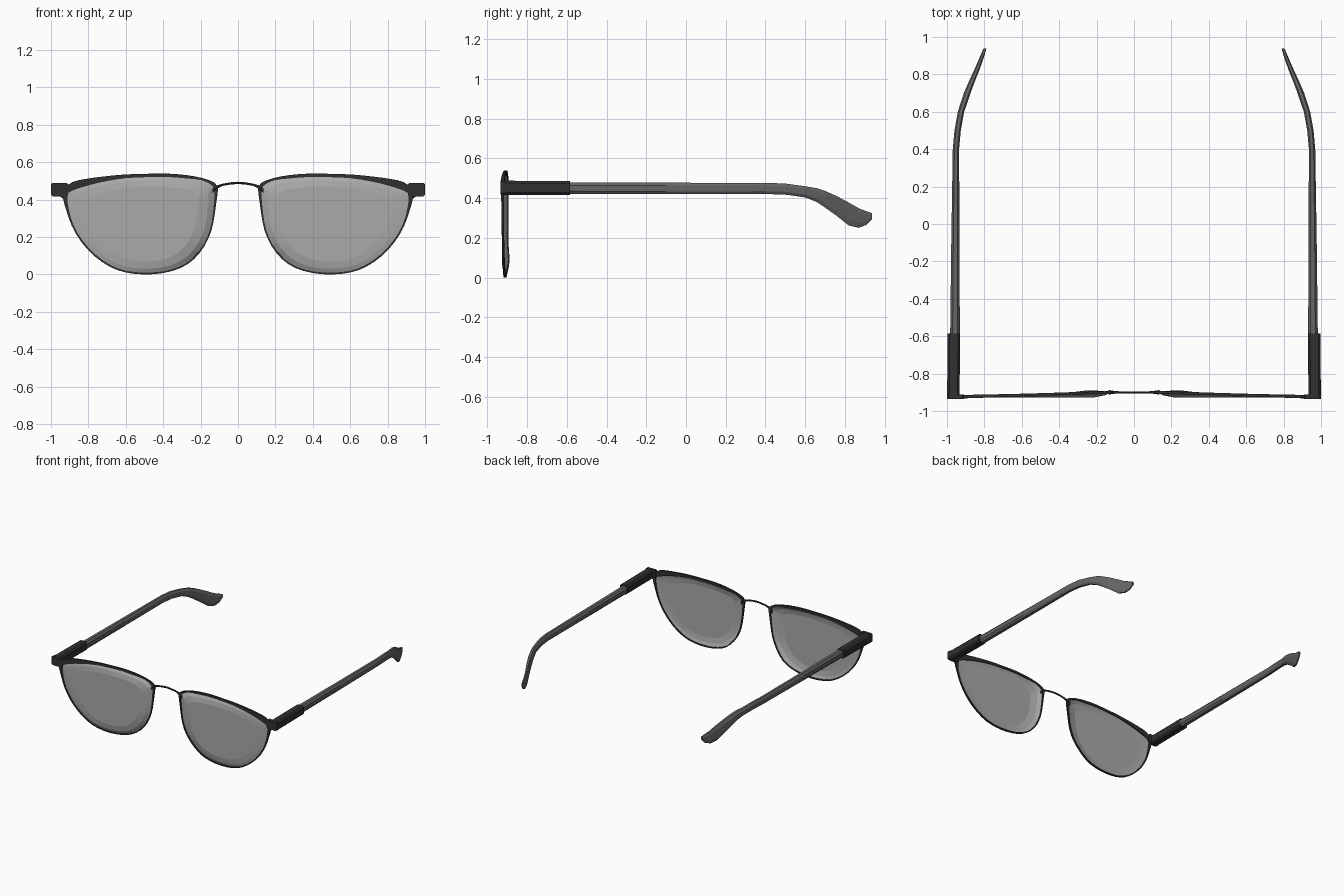
import bpy, bmesh, math
from mathutils import Vector

if "Cube" in bpy.data.objects:
    bpy.data.objects.remove(bpy.data.objects["Cube"])


def material(name, v):
    m = bpy.data.materials.new(name)
    m.diffuse_color = (v, v, v, 1)
    m.use_nodes = True
    m.node_tree.nodes["Principled BSDF"].inputs["Base Color"].default_value = m.diffuse_color
    return m


DARK = material("dark_frame", 0.03)
MID = material("temple_grey", 0.13)
LENS = material("lens_grey", 0.4)


def make(name, verts, faces, mat, mirror=True):
    bm = bmesh.new()
    vs = [bm.verts.new(v) for v in verts]
    for f in faces:
        bm.faces.new([vs[i] for i in f])
    bmesh.ops.recalc_face_normals(bm, faces=bm.faces)
    me = bpy.data.meshes.new(name)
    bm.to_mesh(me)
    bm.free()
    me.materials.append(mat)
    ob = bpy.data.objects.new(name, me)
    bpy.context.collection.objects.link(ob)
    if mirror:
        mod = ob.modifiers.new("Mirror", 'MIRROR')
        mod.use_mirror_merge = False
    return ob


def bridge_rings(n, a, b):
    return [(a * n + i, a * n + (i + 1) % n, b * n + (i + 1) % n, b * n + i)
            for i in range(n)]


def loft(name, stations, mat, cut, mirror=True):
    # stations: (y, x, z, half width, half height), chamfered-box sections
    verts = []
    for y, x, z, w, h in stations:
        sec = [(1, cut), (cut, 1), (-cut, 1), (-1, cut),
               (-1, -cut), (-cut, -1), (cut, -1), (1, -cut)]
        verts += [(x + a * w, y, z + b * h) for a, b in sec]
    n = len(stations)
    faces = [f for k in range(n - 1) for f in bridge_rings(8, k, k + 1)]
    faces += [tuple(range(8)), tuple(range(8 * n - 8, 8 * n))]
    return make(name, verts, faces, mat, mirror)


# Lens outline: x, z, rim width
outline = [(.135, .473, .02), (.19, .503, .012), (.28, .514, .018), (.39, .522, .018),
           (.5, .52, .018), (.6, .515, .02), (.7, .5, .026), (.8, .477, .036),
           (.87, .455, .042), (.908, .435, .03), (.912, .40, .022), (.904, .345, .014),
           (.88, .265, .01), (.83, .18, .01), (.76, .105, .01), (.68, .05, .01),
           (.6, .02, .009), (.5, .01, .01), (.4, .017, .009), (.31, .043, .009),
           (.24, .09, .009), (.185, .16, .009), (.15, .24, .009), (.135, .32, .01),
           (.127, .4, .013), (.125, .445, .017)]
P = [Vector(p) for p in outline]
N = len(P)
pts = []
for i in range(N):
    a, b, c, d = P[i - 1], P[i], P[(i + 1) % N], P[(i + 2) % N]
    pts += [b, (9 * (b + c) - a - d) / 16]
N = len(pts)


def rim_y(x, z):
    t = (.92 - x) / .78
    bump = .008 * math.exp(-((x - .24) ** 2 + (z - .09) ** 2) / .006)
    return -.924 + .024 * t + bump


# Rim with heavier brow
rings = [[], [], [], []]
for i, p in enumerate(pts):
    t = pts[(i + 1) % N] - pts[i - 1]
    nrm = Vector((-t.y, t.x)).normalized()
    ox, oz = p.x + nrm.x * p.z, p.y + nrm.y * p.z
    y = rim_y(p.x, p.y)
    h = .006 + .1 * max(0, p.z - .012)
    rings[0].append((p.x, y - h, p.y))
    rings[1].append((ox, y - h, oz))
    rings[2].append((ox, y + h, oz))
    rings[3].append((p.x, y + h, p.y))
make("rim", sum(rings, []),
     [f for k in range(4) for f in bridge_rings(N, k, (k + 1) % 4)], DARK)

# Lens, flat in the middle and curving back to the rim
verts = []
for s, k in ((1, 0), (.92, .6), (.78, 1)):
    for p in pts:
        y = rim_y(p.x, p.y)
        verts.append((.52 + (p.x - .52) * s, y + (-.927 - y) * k, .28 + (p.y - .28) * s))
make("lens", verts, bridge_rings(N, 0, 1) + bridge_rings(N, 1, 2)
     + [tuple(range(2 * N, 3 * N))], LENS)

# Corner end piece joining rim and temple
loft("end_piece", [(-.935, .954, .454, .046, .036), (-.912, .954, .454, .046, .036)], DARK, .8)

# Dark hinge sleeve
loft("hinge_sleeve", [(-.92, .966, .452, .033, .036), (-.585, .963, .452, .034, .035)], DARK, .65)

# Temple arm with bent, flattened tip
loft("temple_arm", [(-.6, .957, .45, .026, .03), (-.1, .955, .449, .022, .029),
                    (.4, .952, .449, .017, .028), (.5, .943, .446, .017, .028),
                    (.6, .925, .432, .017, .028), (.66, .905, .415, .018, .035),
                    (.7, .892, .395, .018, .042), (.76, .868, .36, .016, .05),
                    (.82, .842, .32, .014, .058), (.87, .822, .3, .012, .049),
                    (.91, .807, .3, .01, .034), (.938, .797, .31, .008, .014)], MID, .5)

# Arched nose bridge
arch = [(-.135, .45), (-.115, .467), (-.08, .48), (-.04, .487), (0, .49),
        (.04, .487), (.08, .48), (.115, .467), (.135, .45)]
verts = []
for x, z in arch:
    r = .007 + .25 * max(0, abs(x) - .1)
    verts += [(x, -.9 + r * .8 * math.cos(a * math.pi / 3), z + r * math.sin(a * math.pi / 3))
              for a in range(6)]
faces = [f for k in range(len(arch) - 1) for f in bridge_rings(6, k, k + 1)]
faces += [tuple(range(6)), tuple(range(48, 54))]
make("nose_bridge", verts, faces, DARK, mirror=False)
